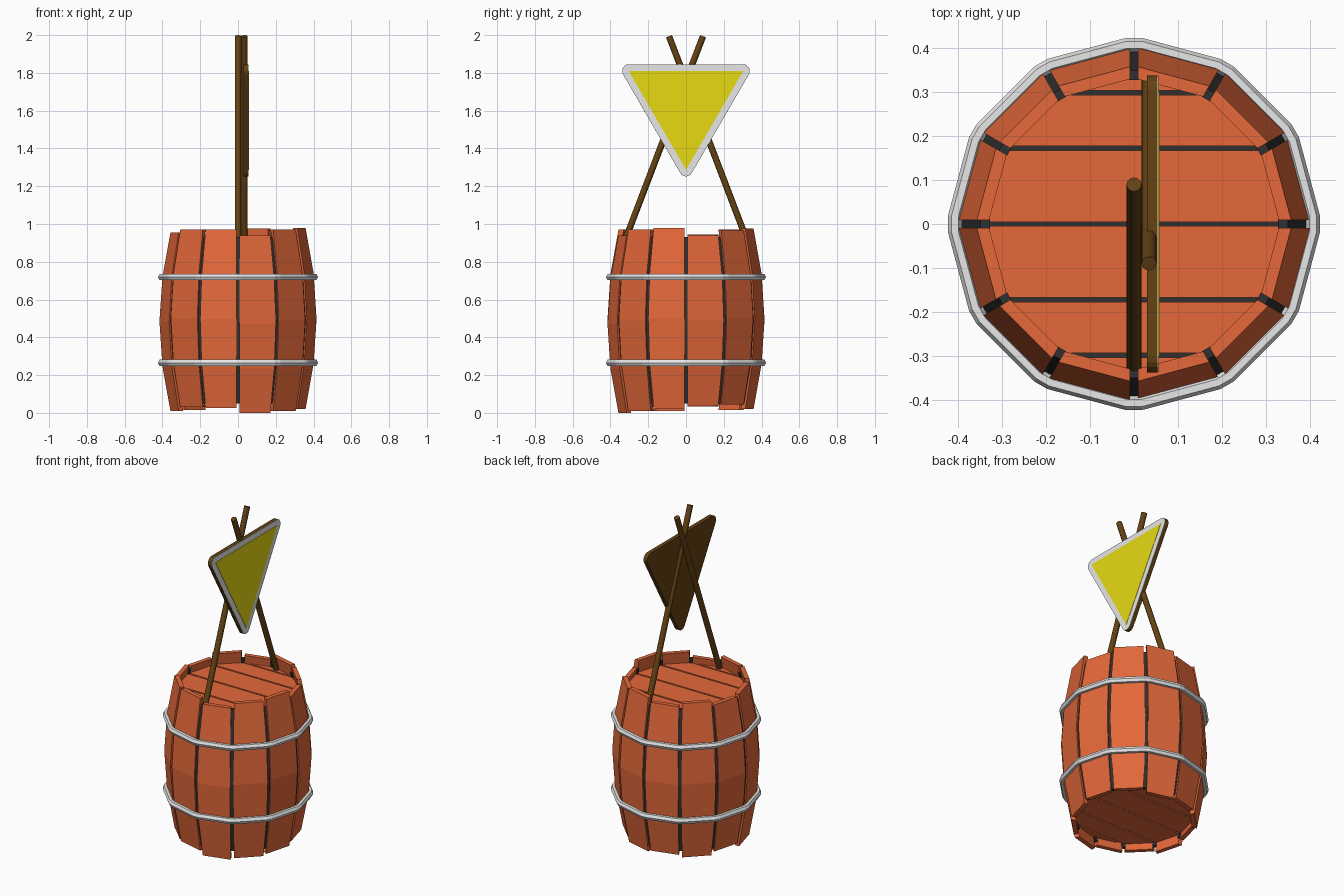
import bpy, bmesh, math
from mathutils import Vector, Matrix

cube = bpy.data.objects.get("Cube")
if cube:
    bpy.data.objects.remove(cube, do_unlink=True)


def material(name, rgb):
    m = bpy.data.materials.new(name)
    m.use_nodes = True
    m.diffuse_color = (*rgb, 1)
    bsdf = next(n for n in m.node_tree.nodes if n.type == 'BSDF_PRINCIPLED')
    bsdf.inputs["Base Color"].default_value = (*rgb, 1)
    return m


ORANGE = material("orange wood", (0.78, 0.14, 0.042))
DARK = material("dark gap", (0.03, 0.03, 0.03))
BROWN = material("brown wood", (0.13, 0.055, 0.007))
PALE = material("pale grey", (0.8, 0.8, 0.8))
YELLOW = material("yellow paint", (0.8, 0.7, 0.006))

SIDES = 12
STEP = 2 * math.pi / SIDES


def loft(name, rings, mat, closed=False):
    """Skin a series of equal-sized point rings, capped or joined end to end."""
    bm = bmesh.new()
    loops = [[bm.verts.new(p) for p in ring] for ring in rings]
    n = len(loops[0])
    pairs = list(zip(loops, loops[1:]))
    if closed:
        pairs.append((loops[-1], loops[0]))
    else:
        bm.faces.new(loops[0])
        bm.faces.new(loops[-1])
    for a, b in pairs:
        for i in range(n):
            j = (i + 1) % n
            bm.faces.new((a[i], a[j], b[j], b[i]))
    bmesh.ops.recalc_face_normals(bm, faces=bm.faces)
    mesh = bpy.data.meshes.new(name)
    bm.to_mesh(mesh)
    bm.free()
    mesh.materials.append(mat)
    ob = bpy.data.objects.new(name, mesh)
    bpy.context.collection.objects.link(ob)
    return ob


def prism(name, outline, low, high, mat, along_x=False):
    """Extrude a flat outline along z, or along x for upright plates."""
    place = (lambda p, h: (h, *p)) if along_x else (lambda p, h: (*p, h))
    return loft(name, [[place(p, h) for p in outline] for h in (low, high)], mat)


def bulge(t):
    """Barrel corner radius at height fraction t."""
    return 0.418 - 0.058 * abs(2 * t - 1) ** 1.9


def upright(name, angle, low, high, section, mat):
    """Bowed upright strip; section gives (radial, tangent) corners for a radius."""
    turn = Matrix.Rotation(angle, 3, 'Z')
    rings = []
    for i in range(5):
        t = i / 4
        z = low + (high - low) * t
        rings.append([turn @ Vector((r, s, z)) for r, s in section(bulge(t))])
    return loft(name, rings, mat)


def stave_section(radius):
    def corner(r, side):
        return r * math.cos(STEP / 2), side * (r * math.sin(STEP / 2) - 0.009)
    inner = radius - 0.028
    return [corner(radius, -1), corner(radius, 1), corner(inner, 1), corner(inner, -1)]


def gap_section(radius):
    a, b, w = radius - 0.01, radius - 0.032, 0.011
    return [(a, -w), (a, w), (b, w), (b, -w)]


# Staves set at uneven heights, with dark strips in the gaps
bottoms = [0.04, 0.045, 0.02, 0.03, 0.015, 0.035, 0.01, 0.03, 0.025, 0.005, 0.01, 0.02]
tops = [0.94, 0.965, 0.975, 0.95, 0.97, 0.945, 0.955, 0.97, 0.97, 0.94, 0.97, 0.98]
bottoms[9] = 0
for k in range(SIDES):
    upright(f"stave_{k}", (k + 0.5) * STEP, bottoms[k], tops[k], stave_section, ORANGE)
    upright(f"gap_strip_{k}", k * STEP, 0.05, 0.93, gap_section, DARK)

# Planked lid and base, each with a dark backing between its planks
R = 0.345
for name, low, high in (("lid", 0.875, 0.9), ("base", 0.075, 0.1)):
    ring = [(R * math.cos(k * STEP), R * math.sin(k * STEP)) for k in range(SIDES)]
    prism(name + "_backing", ring, low + 0.008, high - 0.008, DARK)
    for k in range(-3, 3):
        y0, y1 = R * math.sin(k * STEP), R * math.sin((k + 1) * STEP)
        x0, x1 = R * math.cos(k * STEP), R * math.cos((k + 1) * STEP)
        g = 0.005
        x0, x1 = max(x0, 0.012), max(x1, 0.012)
        plank = [(-x0, y0 + g), (x0, y0 + g), (x1, y1 - g), (-x1, y1 - g)]
        prism(f"{name}_plank_{k + 3}", plank, low, high, ORANGE)

# Metal hoops with clipped corners and a six-sided section
for name, z in (("lower_hoop", 0.265), ("upper_hoop", 0.72)):
    rings = []
    for k in range(SIDES):
        for side in (-1, 1):
            a = k * STEP + side * 0.04
            ring = []
            for i in range(6):
                b = i * math.pi / 3
                r = 0.408 + 0.016 * math.cos(b)
                ring.append((r * math.cos(a), r * math.sin(a), z + 0.019 * math.sin(b)))
            rings.append(ring)
    loft(name, rings, PALE, closed=True)

# Crossed poles standing on the lid
for name, x, side in (("front_pole", 0.0, 1), ("back_pole", 0.034, -1)):
    foot, tip = Vector((x, -0.328 * side, 0.9)), Vector((x, 0.09 * side, 1.994))
    axis = tip - foot
    bpy.ops.mesh.primitive_cylinder_add(vertices=12, radius=0.017, depth=axis.length,
                                        location=(foot + tip) / 2)
    pole = bpy.context.object
    pole.name = name
    pole.rotation_euler = axis.to_track_quat('Z', 'Y').to_euler()
    pole.data.materials.append(BROWN)
    bpy.ops.object.shade_smooth_by_angle(angle=math.radians(40))

# Triangular sign: brown board, pale border and yellow centre
corners = [(0.303, 1.81), (-0.303, 1.81), (0.0, 1.287)]


def rounded(radius):
    points = []
    for i, (y, z) in enumerate(corners):
        middle = math.radians(30 + 120 * i)
        for j in range(-3, 4):
            a = middle + j * math.radians(20)
            points.append((y + radius * math.cos(a), z + radius * math.sin(a)))
    return points


prism("sign_board", rounded(0.035), 0.03, 0.054, BROWN, along_x=True)
prism("sign_border", rounded(0.0345), 0.053, 0.056, PALE, along_x=True)
prism("sign_centre", corners, 0.055, 0.058, YELLOW, along_x=True)
